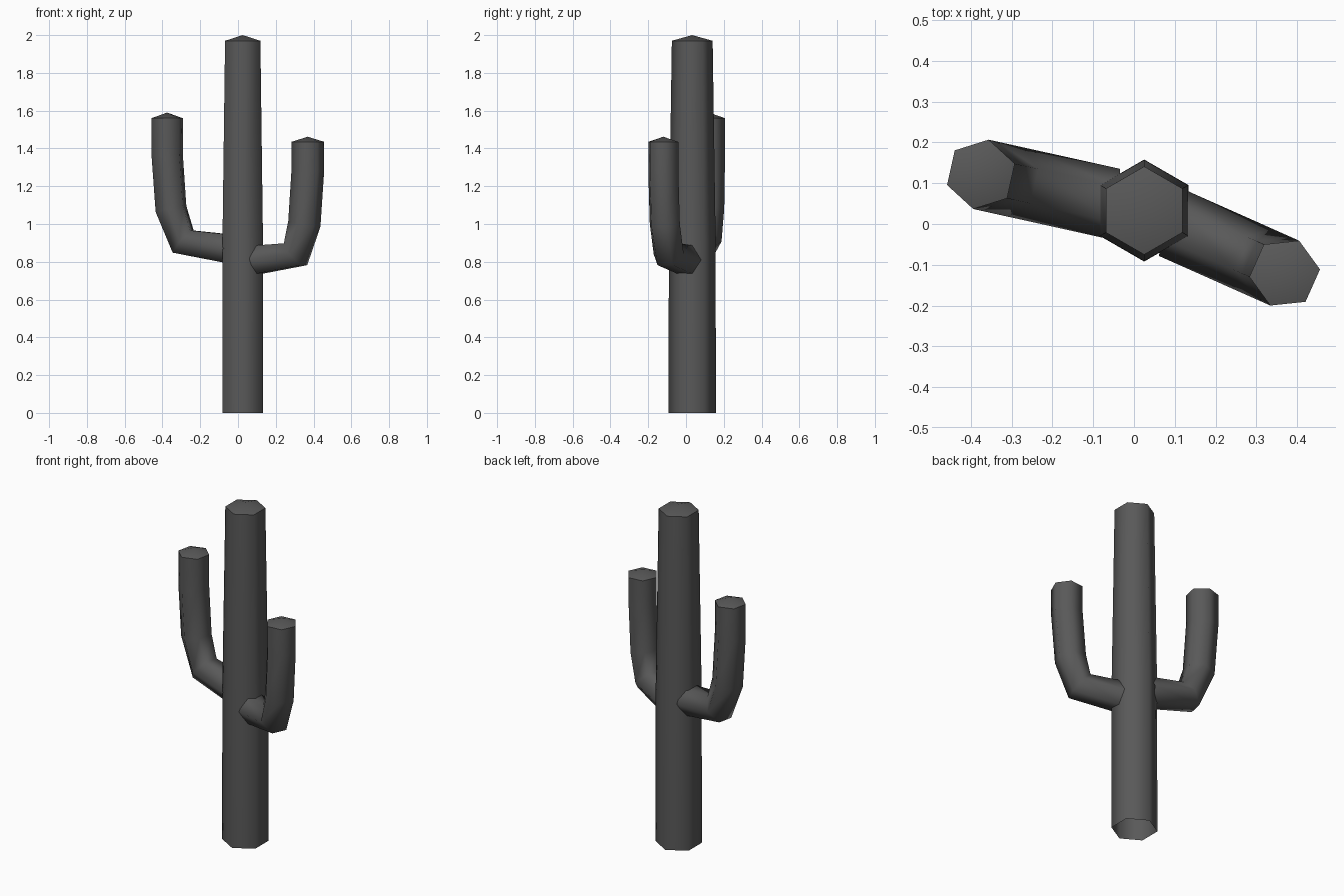
import bpy, bmesh, math
from mathutils import Vector

if "Cube" in bpy.data.objects:
    bpy.data.objects.remove(bpy.data.objects["Cube"])

mat = bpy.data.materials.new("dark grey")
mat.diffuse_color = (0.1, 0.1, 0.1, 1)
mat.use_nodes = True
mat.node_tree.nodes["Principled BSDF"].inputs["Base Color"].default_value = mat.diffuse_color

CENTRE = Vector((0.025, 0.033, 0))   # trunk axis


def hex_tube(name, heading, path, tip):
    """Six-sided tube in a vertical plane; path holds (distance, height, radius)."""
    a = math.radians(heading)
    out = Vector((math.cos(a), math.sin(a), 0))
    side = Vector((-out.y, out.x, 0))
    pts = [CENTRE + out * d + Vector((0, 0, z)) for d, z, r in path]
    bm = bmesh.new()
    rings = []
    for i, p in enumerate(pts):
        # ring tilted to the bisector of its neighbouring segments
        t = Vector((0, 0, 0))
        if i > 0:
            t += (p - pts[i - 1]).normalized()
        if i < len(pts) - 1:
            t += (pts[i + 1] - p).normalized()
        n = t.normalized().cross(side)
        r = path[i][2]
        rings.append([bm.verts.new(p + r * (math.cos(k * math.pi / 3) * side
                                            + math.sin(k * math.pi / 3) * n))
                      for k in range(6)])
    # smooth sides
    for lo, hi in zip(rings, rings[1:]):
        for k in range(6):
            j = (k + 1) % 6
            bm.faces.new((lo[k], lo[j], hi[j], hi[k])).smooth = True
    # low pointed cap
    apex = bm.verts.new(pts[-1] + Vector((0, 0, tip)))
    for k in range(6):
        bm.faces.new((rings[-1][k], rings[-1][(k + 1) % 6], apex)).smooth = True
    for k in range(6):
        bm.edges.get((rings[-1][k], rings[-1][(k + 1) % 6])).smooth = False
    bmesh.ops.recalc_face_normals(bm, faces=bm.faces[:])
    me = bpy.data.meshes.new(name)
    bm.to_mesh(me)
    bm.free()
    me.materials.append(mat)
    ob = bpy.data.objects.new(name, me)
    bpy.context.collection.objects.link(ob)


# trunk, open underneath
hex_tube("trunk", 0, [(0, 0, 0.125), (0, 0.9, 0.124), (0, 1.97, 0.108)], 0.03)

# two raised arms
R = 0.087
hex_tube("left_arm", 167.5, [(0.08, 0.87, R), (0.323, 0.907, R), (0.389, 1.08, R),
                             (0.41, 1.37, R), (0.41, 1.56, R)], 0.03)
hex_tube("right_arm", -24, [(0.078, 0.81, R), (0.306, 0.84, R), (0.357, 1.0, R),
                            (0.377, 1.28, R), (0.377, 1.435, R)], 0.027)
